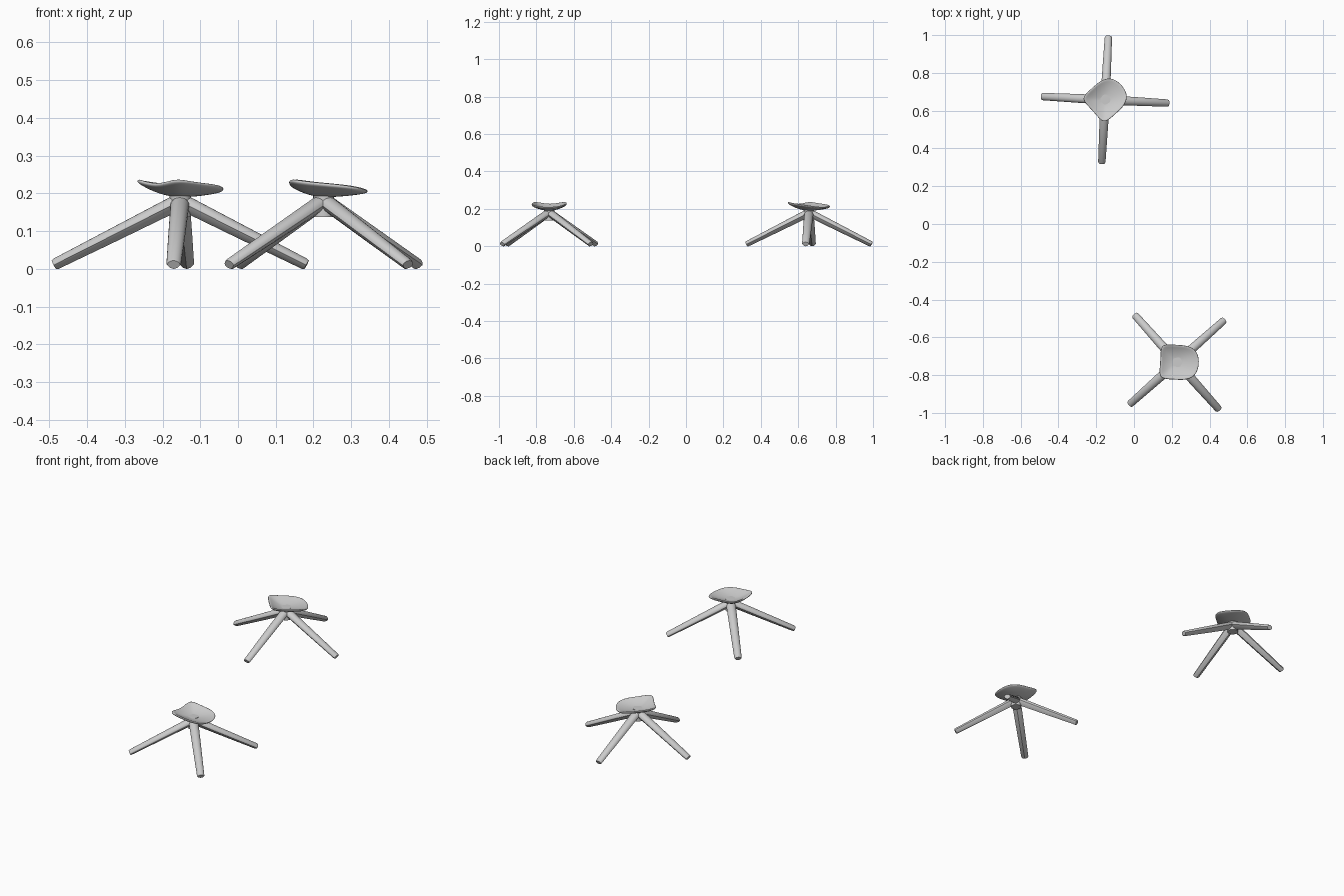
import bpy, math
from mathutils import Matrix, Vector

if "Cube" in bpy.data.objects:
    bpy.data.objects.remove(bpy.data.objects["Cube"])


def make_object(name, verts, faces, world, angle=None):
    mesh = bpy.data.meshes.new(name)
    mesh.from_pydata(verts, [], faces)
    mesh.validate()
    obj = bpy.data.objects.new(name, mesh)
    bpy.context.collection.objects.link(obj)
    obj.matrix_world = world
    if angle is None:
        mesh.polygons.foreach_set("use_smooth", [True] * len(mesh.polygons))
    else:
        bpy.ops.object.select_all(action='DESELECT')
        obj.select_set(True)
        bpy.context.view_layer.objects.active = obj
        bpy.ops.object.shade_smooth_by_angle(angle=math.radians(angle))
    return obj


def loft(rings):
    n = len(rings[0])
    verts = [p for r in rings for p in r]
    faces = [(k * n + i, k * n + (i + 1) % n, (k + 1) * n + (i + 1) % n, (k + 1) * n + i)
             for k in range(len(rings) - 1) for i in range(n)]
    faces += [tuple(reversed(range(n))), tuple(range(len(verts) - n, len(verts)))]
    return verts, faces


# Tapered leg: rounded top, creased underside, flattened on the floor
def leg(name, world):
    start, end = Vector((0.018, 0, 0.17)), Vector((0.335, 0, 0.010))
    axis = (end - start).normalized()
    up = Vector((-axis.z, 0, axis.x))
    section = [(math.cos(a), math.sin(a)) for a in (math.pi * i / 10 for i in range(11))]
    section += [(-0.62, -0.55), (0, -0.95), (0.62, -0.55)]
    length = (end - start).length
    # distance along the leg, half width, half height
    stations = [(-0.016, 0.013, 0.011), (-0.009, 0.021, 0.018), (0.002, 0.025, 0.022),
                (length * 0.5, 0.0225, 0.019), (length - 0.006, 0.0195, 0.016),
                (length, 0.017, 0.0135)]
    rings = []
    for d, w, h in stations:
        ring = []
        for s, t in section:
            p = start + axis * d + up * (h * t) + Vector((0, w * s, 0))
            p.z = max(p.z, 0)
            ring.append(p)
        rings.append(ring)
    make_object(name, *loft(rings), world, 38)


# Round post or disc
def disc(name, world, radius, z0, z1, sides=16):
    rings = [[(radius * math.cos(math.tau * i / sides), radius * math.sin(math.tau * i / sides), z)
              for i in range(sides)] for z in (z0, z1)]
    make_object(name, *loft(rings), world, 35)


# Dished seat shell with two raised rear corners
def seat(name, world):
    half = [(0.118, 0, 0.211), (0.111, 0.046, 0.214), (0.086, 0.077, 0.221),
            (0.042, 0.090, 0.227), (-0.005, 0.089, 0.231), (-0.050, 0.090, 0.236),
            (-0.079, 0.084, 0.241), (-0.088, 0.060, 0.238), (-0.084, 0, 0.226)]
    rim = half + [(x, -y, z) for x, y, z in reversed(half[1:-1])]
    n, base = len(rim), 0.201
    verts = [(0, 0, base)]
    levels = (0.3, 0.6, 0.85, 1.0)
    for t in levels:
        verts += [(x * t, y * t, base + (z - base) * t ** 2) for x, y, z in rim]
    faces = [(0, 1 + i, 1 + (i + 1) % n) for i in range(n)]
    for k in range(len(levels) - 1):
        a, b = 1 + k * n, 1 + (k + 1) * n
        faces += [(a + i, b + i, b + (i + 1) % n, a + (i + 1) % n) for i in range(n)]
    obj = make_object(name, verts, faces, world)
    shell = obj.modifiers.new("thickness", 'SOLIDIFY')
    shell.thickness, shell.offset = 0.011, -1
    smooth = obj.modifiers.new("smooth", 'SUBSURF')
    smooth.levels = smooth.render_levels = 2


# Two matching stools, turned differently
for label, x, y, turn in (("rear", -0.153, 0.6575, 42), ("front", 0.227, -0.732, -3.3)):
    world = Matrix.Translation((x, y, 0)) @ Matrix.Rotation(math.radians(turn), 4, 'Z')
    seat(label + "_stool_seat", world)
    disc(label + "_stool_hub", world, 0.028, 0.138, 0.193)
    disc(label + "_stool_seat_cap", world, 0.028, 0.19, 0.204)
    for i in range(4):
        spin = Matrix.Rotation(math.radians(45 + 90 * i), 4, 'Z')
        leg(f"{label}_stool_leg_{i + 1}", world @ spin)
